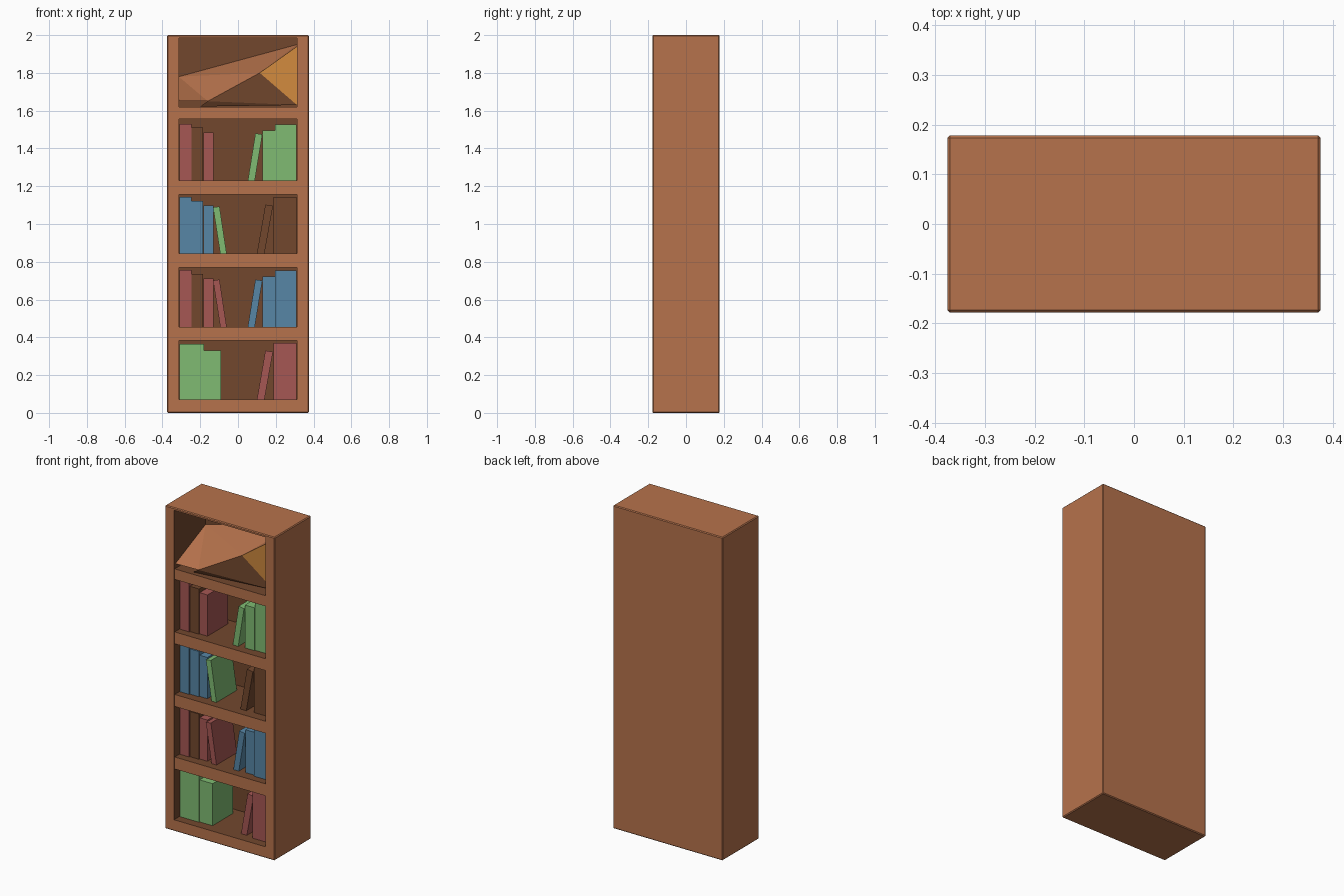
import bpy, bmesh
from mathutils import Vector

if "Cube" in bpy.data.objects:
    bpy.data.objects.remove(bpy.data.objects["Cube"])


def material(name, rgb):
    m = bpy.data.materials.new(name)
    m.diffuse_color = (*rgb, 1)
    m.use_nodes = True
    m.node_tree.nodes["Principled BSDF"].inputs["Base Color"].default_value = m.diffuse_color
    return m


WOOD = material("wood", (0.47, 0.17, 0.072))
DARK = material("dark_brown", (0.17, 0.064, 0.027))
RED = material("red", (0.38, 0.095, 0.088))
GREEN = material("green", (0.215, 0.50, 0.17))
BLUE = material("blue", (0.095, 0.24, 0.38))
ORANGE = material("orange", (0.72, 0.29, 0.055))


def finish(bm, name, *mats):
    me = bpy.data.meshes.new(name)
    bm.to_mesh(me)
    bm.free()
    for m in mats:
        me.materials.append(m)
    ob = bpy.data.objects.new(name, me)
    bpy.context.collection.objects.link(ob)
    return ob


def box_bm(lo, hi):
    bm = bmesh.new()
    bmesh.ops.create_cube(bm, size=1)
    for v in bm.verts:
        v.co = Vector([lo[i] if v.co[i] < 0 else hi[i] for i in range(3)])
    bm.normal_update()
    return bm


def sheet(name, pts, mat):
    bm = bmesh.new()
    bm.faces.new([bm.verts.new(p) for p in pts])
    bmesh.ops.triangulate(bm, faces=bm.faces[:])
    return finish(bm, name, mat)


# Case: bevelled box, front face inset and pushed in to the back panel
IN_X, BACK_Y, FLOOR, CEIL = 0.313, 0.13, 0.07, 1.985
bm = box_bm((-0.375, -0.178, 0), (0.375, 0.178, 2))
bmesh.ops.bevel(bm, geom=bm.edges[:], offset=0.005, segments=1, affect='EDGES')
bm.normal_update()
front = max(bm.faces, key=lambda f: -f.normal.y * f.calc_area())


def fit_opening(face, y):
    for v in face.verts:
        v.co = (IN_X if v.co.x > 0 else -IN_X, y, CEIL if v.co.z > 1 else FLOOR)


bmesh.ops.inset_region(bm, faces=[front], thickness=0.03)
fit_opening(front, -0.178)
back = bmesh.ops.extrude_discrete_faces(bm, faces=[front])['faces'][0]
fit_opening(back, BACK_Y)
# Dark lining: back panel and the inside walls around it
back.material_index = 1
for e in back.edges:
    for f in e.link_faces:
        f.material_index = 1
finish(bm, "case", WOOD, DARK)

# Shelf boards: wood front edge, dark top and underside
SHELVES = [(0.382, 0.456), (0.769, 0.843), (1.157, 1.23), (1.555, 1.62)]
for i, (z0, z1) in enumerate(SHELVES):
    bm = box_bm((-IN_X, -0.172, z0), (IN_X, BACK_Y, z1))
    for f in bm.faces:
        f.material_index = 1 if abs(f.normal.z) > 0.5 else 0
    finish(bm, f"shelf_{i + 1}", WOOD, DARK)


# Books: bottom left x, top left x (leaning when different), width, height, colour
def book(name, z, xb, xt, w, h, mat, i):
    setback = 0.006 * (i % 3)
    bm = box_bm((xb, -0.125 + setback, z), (xb + w, 0.075 + setback, z + h))
    drop = (xt - xb) * w / h
    for v in bm.verts:
        if v.co.z > z + h / 2:
            right = v.co.x > xb + w / 2
            if right == (xt > xb):
                v.co.z -= abs(drop)
            v.co.x += xt - xb
    finish(bm, name, mat)


def left_row(mats, lean):
    row = [(-0.311, -0.311, 0.064, 0.30, mats[0]), (-0.246, -0.246, 0.062, 0.28, mats[1]),
           (-0.183, -0.183, 0.053, 0.255, mats[2])]
    if lean:
        row.append((-0.094, -0.132, 0.034, 0.25, lean))
    return row


def right_row(mat):
    return [(0.052, 0.092, 0.037, 0.25, mat), (0.131, 0.131, 0.064, 0.265, mat),
            (0.197, 0.197, 0.114, 0.297, mat)]


def wide_right_row(mat):
    return [(0.10, 0.145, 0.04, 0.26, mat), (0.187, 0.187, 0.124, 0.30, mat)]


ROWS = [
    (FLOOR, [(-0.311, -0.311, 0.132, 0.295, GREEN), (-0.179, -0.179, 0.088, 0.26, GREEN)]
     + wide_right_row(RED)),
    (0.456, left_row((RED, DARK, RED), RED) + right_row(BLUE)),
    (0.843, left_row((BLUE, BLUE, BLUE), GREEN) + wide_right_row(DARK)),
    (1.23, left_row((RED, DARK, RED), None) + right_row(GREEN)),
]
for r, (z, row) in enumerate(ROWS):
    for i, (xb, xt, w, h, mat) in enumerate(row):
        book(f"book_{r + 1}_{i + 1}", z, xb, xt, w, h, mat, i)

# Top compartment: sloping panel with a folded front and an orange corner
L0, P = (-IN_X, -0.165, 1.65), (-0.16, -0.16, 1.65)
A, B, C = (0.312, -0.13, 1.94), (0.115, -0.125, 1.80), (0.312, -0.10, 1.63)
sheet("sloping_panel", [L0, P, B, A, (IN_X, BACK_Y, 1.95), (-IN_X, BACK_Y, 1.78)], WOOD)
sheet("fold_front", [(-0.2, -0.15, 1.622), C, B, P], DARK)
sheet("orange_corner", [B, C, A], ORANGE)
